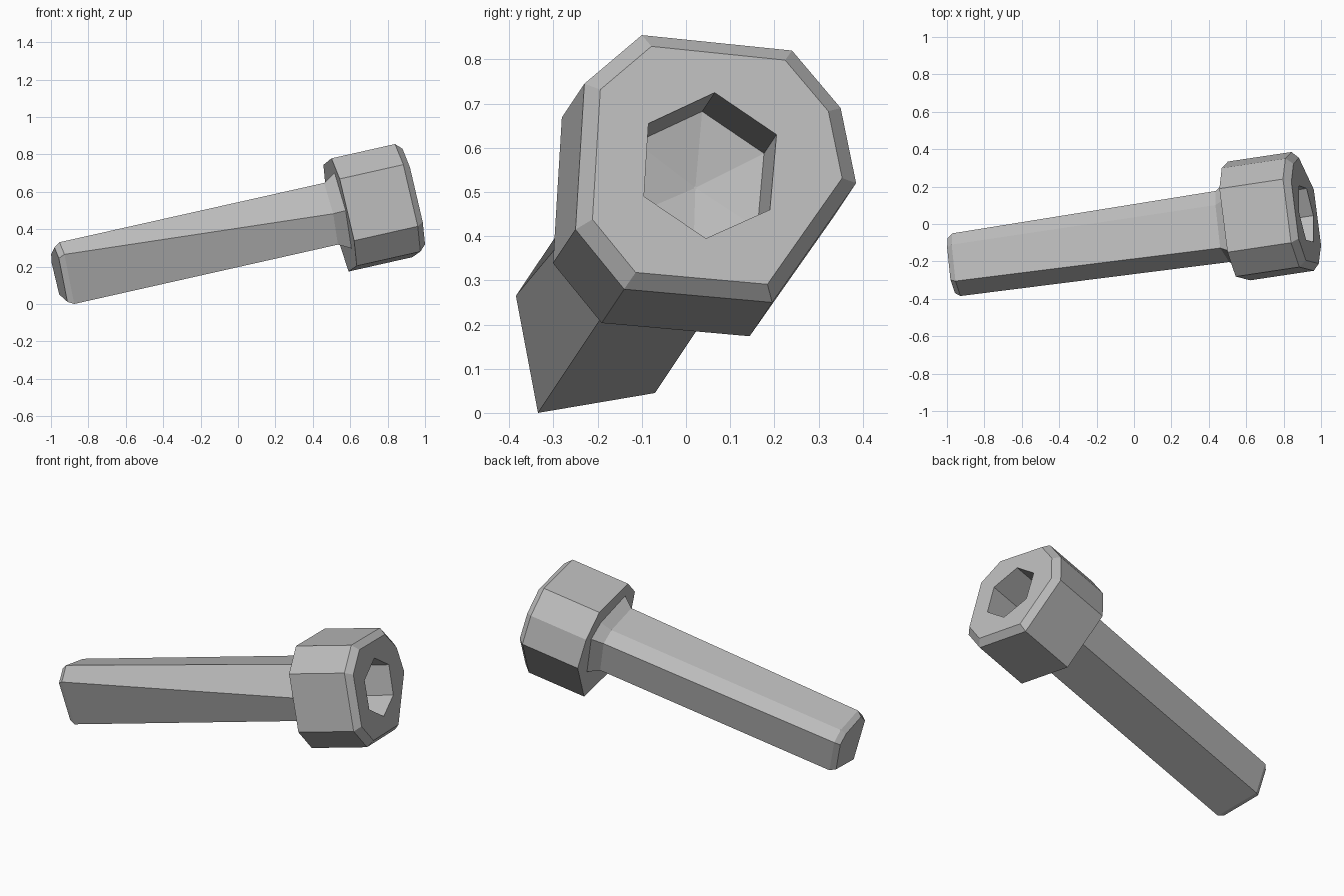
import bpy
import bmesh
from mathutils import Vector

cube = bpy.data.objects.get("Cube")
if cube:
    bpy.data.objects.remove(cube)

# Bolt axis, tilted up and back
AXIS = Vector((1, 0.15, 0.225))

steel = bpy.data.materials.new("grey_steel")
steel.use_nodes = True
grey = (0.5, 0.5, 0.5, 1)
steel.diffuse_color = grey
steel.node_tree.nodes["Principled BSDF"].inputs["Base Color"].default_value = grey


def section(outline, centre, level, slide=0, scale=1):
    """Place a (y, z) outline on a plane square to the axis, then slide it along."""
    middle = Vector(centre)
    ring = []
    for point in outline:
        y, z = middle + (Vector(point) - middle) * scale
        x = level - AXIS.y * y - AXIS.z * z
        ring.append(Vector((x, y, z)) + AXIS * slide)
    return ring


def loft(name, rings):
    """Skin a closed solid over rings with equal point counts."""
    bm = bmesh.new()
    loops = [[bm.verts.new(p) for p in ring] for ring in rings]
    for a, b in zip(loops, loops[1:]):
        for i in range(len(a)):
            j = (i + 1) % len(a)
            bm.faces.new((a[i], a[j], b[j], b[i]))
    bm.faces.new(loops[0])
    bm.faces.new(loops[-1])
    bmesh.ops.remove_doubles(bm, verts=bm.verts, dist=0.0001)
    bmesh.ops.recalc_face_normals(bm, faces=bm.faces)
    mesh = bpy.data.meshes.new(name)
    bm.to_mesh(mesh)
    bm.free()
    mesh.materials.append(steel)
    obj = bpy.data.objects.new(name, mesh)
    bpy.context.collection.objects.link(obj)
    return obj


# Shaft with a chamfered tip and a flared neck under the head
tip = [(-.335, 0), (-.385, .265), (-.305, .33), (-.11, .29), (-.05, .235), (-.07, .045)]
root = [(-.335, 0), (-.415, .165), (-.34, .33), (-.11, .29), (-.035, .235), (-.07, .045)]
mid, base = (-.215, .15), -.926
loft("shaft", [
    section(tip, mid, base, -.03, .88),
    section(tip, mid, base),
    section(root, mid, base, 1.41),
    section(root, mid, base, 1.47, 1.22),
    section(root, mid, base, 1.5, 1.22),
])

# Eight-sided head with a chamfered front rim
rim = [(-.1, .855), (.24, .82), (.35, .69), (.385, .52),
       (.195, .25), (-.14, .28), (-.25, .415), (-.23, .745)]
mid, base = (.05, .552), 1.017
head = loft("head", [
    section(rim, mid, base, -.34),
    section(rim, mid, base),
    section(rim, mid, base, .035, .89),
])

# Hexagonal key socket with a shallow conical floor
hexagon = [(.065, .725), (.205, .63), (.19, .46), (.045, .395), (-.095, .49), (-.085, .655)]
mid, base = (.055, .56), 1.055
cutter = loft("socket_cutter", [
    section(hexagon, mid, base, .06),
    section(hexagon, mid, base, -.19),
    section(hexagon, mid, base, -.225, .02),
])
cutter.hide_render = True
cutter.hide_set(True)
cut = head.modifiers.new("socket", 'BOOLEAN')
cut.operation = 'DIFFERENCE'
cut.solver = 'EXACT'
cut.object = cutter
